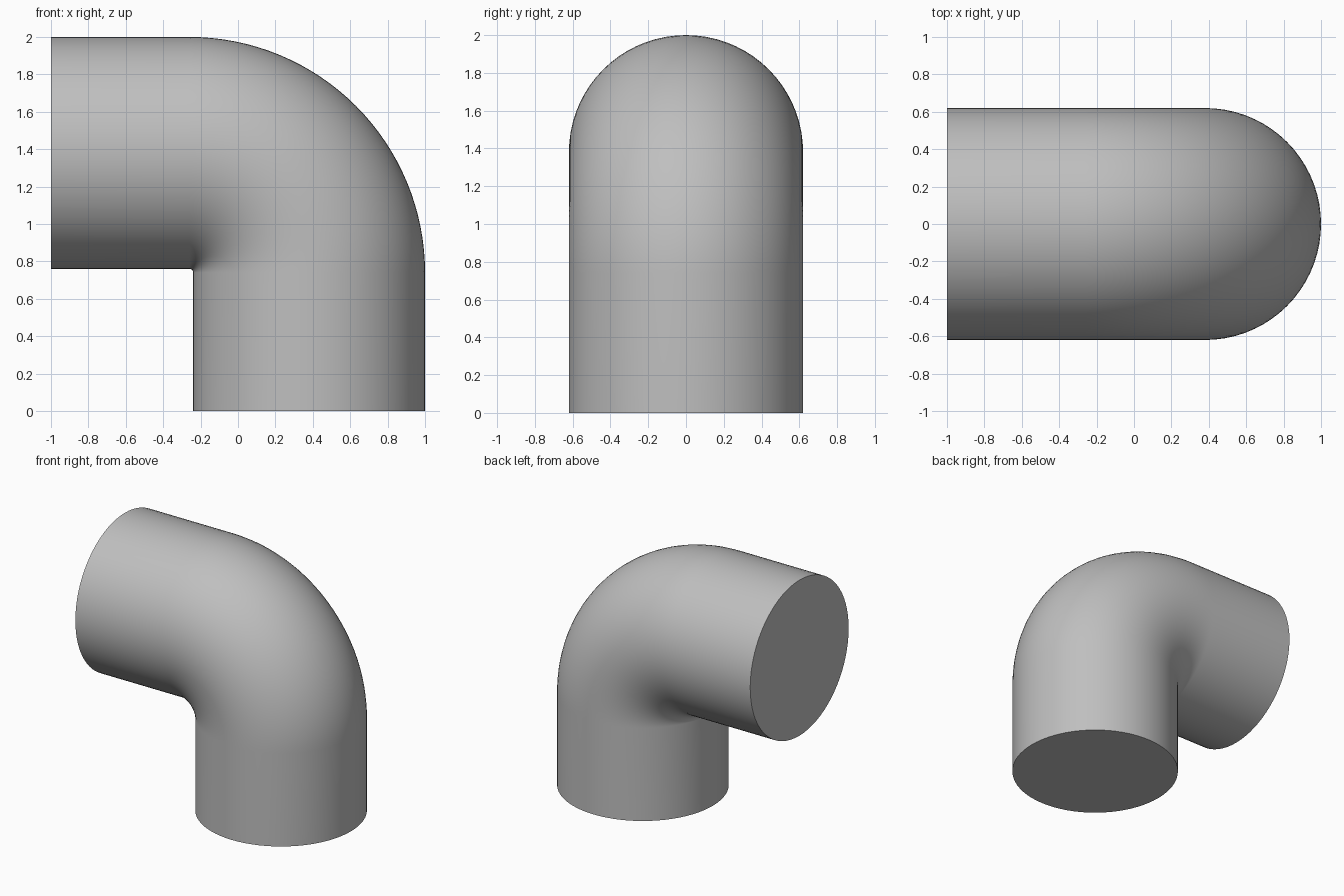
import bpy
import bmesh
from math import cos, sin, pi, radians
from mathutils import Vector

cube = bpy.data.objects.get("Cube")
if cube:
    bpy.data.objects.remove(cube, do_unlink=True)

PIPE_R = 0.62                      # pipe radius
BEND_R = 0.64                      # bend radius of the centre line
BEND_C = Vector((-0.26, 0, 0.74))  # centre of the bend
SIDES, STEPS = 72, 32

grey = bpy.data.materials.new("plain_grey")
grey.use_nodes = True
colour = (0.52, 0.52, 0.52, 1)
grey.diffuse_color = colour
grey.node_tree.nodes["Principled BSDF"].inputs["Base Color"].default_value = colour

bm = bmesh.new()


def ring(turn, shift=Vector()):
    """One pipe cross-section at the given angle round the bend."""
    out = Vector((cos(turn), 0, sin(turn)))
    centre = BEND_C + out * BEND_R + shift
    angles = [2 * pi * i / SIDES for i in range(SIDES)]
    return [bm.verts.new(centre + PIPE_R * (out * cos(a) + Vector((0, sin(a), 0))))
            for a in angles]


# Upright leg, quarter bend, then level leg
rings = [ring(0, Vector((0, 0, -BEND_C.z)))]
rings += [ring(pi / 2 * i / STEPS) for i in range(STEPS + 1)]
rings.append(ring(pi / 2, Vector((-1 - BEND_C.x, 0, 0))))

for low, high in zip(rings, rings[1:]):
    for i in range(SIDES):
        j = (i + 1) % SIDES
        bm.faces.new((low[i], low[j], high[j], high[i]))

# Flat closed ends
bm.faces.new(rings[0])
bm.faces.new(rings[-1])
bmesh.ops.recalc_face_normals(bm, faces=bm.faces)

mesh = bpy.data.meshes.new("pipe_elbow")
bm.to_mesh(mesh)
bm.free()
mesh.materials.append(grey)
elbow = bpy.data.objects.new("pipe_elbow", mesh)
bpy.context.collection.objects.link(elbow)

# Smooth sides with sharp rims
bpy.ops.object.select_all(action="DESELECT")
elbow.select_set(True)
bpy.context.view_layer.objects.active = elbow
bpy.ops.object.shade_smooth_by_angle(angle=radians(30))
